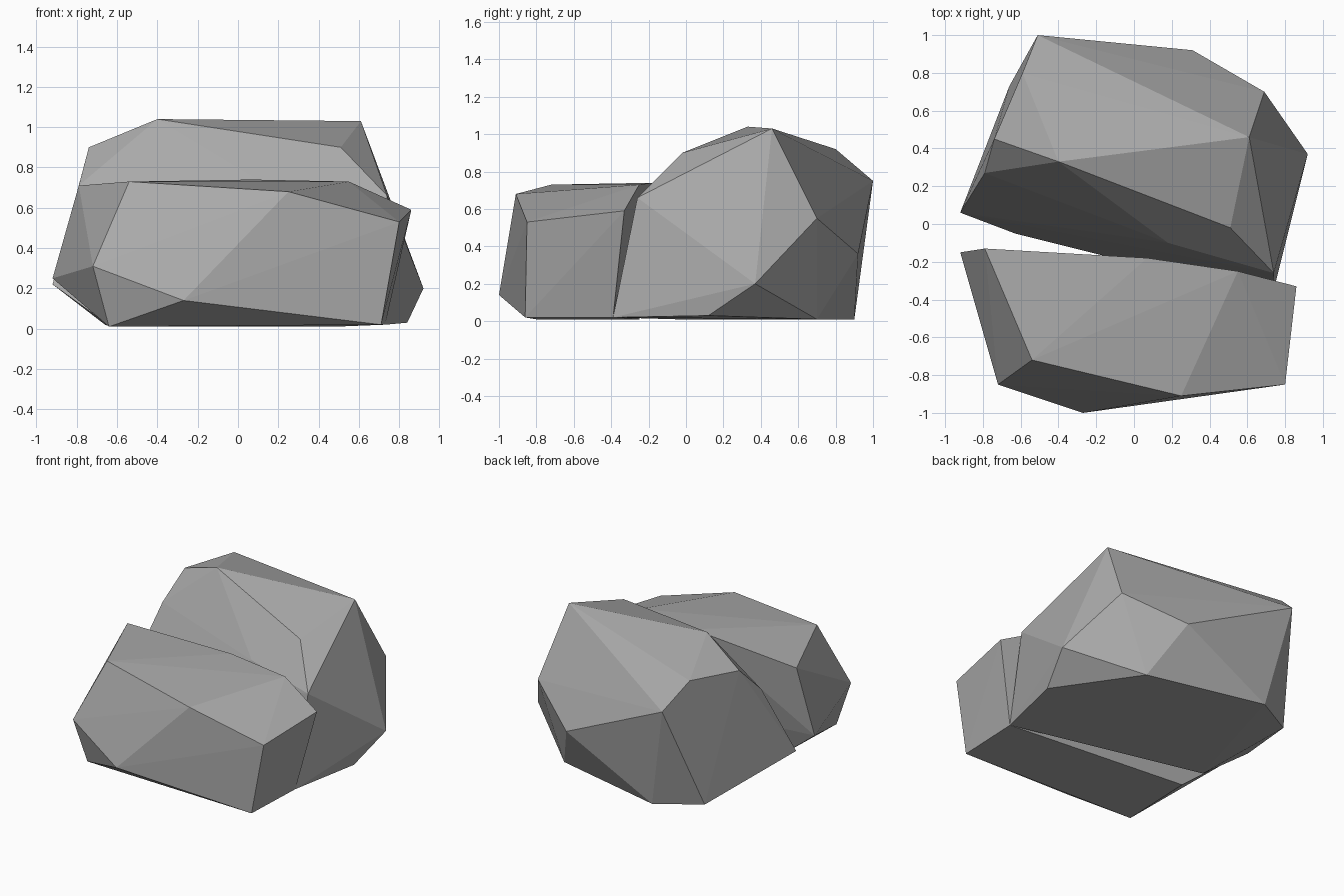
import bpy
import bmesh
from math import radians

default_cube = bpy.data.objects.get("Cube")
if default_cube is not None:
    bpy.data.objects.remove(default_cube, do_unlink=True)


def make_material(name, colour):
    material = bpy.data.materials.new(name)
    material.use_nodes = True
    material.diffuse_color = colour
    shader = material.node_tree.nodes["Principled BSDF"]
    shader.inputs["Base Color"].default_value = colour
    shader.inputs["Roughness"].default_value = 0.9
    return material


def make_boulder(name, rings, material):
    """Wrap a faceted convex skin around the corner rings of a boulder."""
    mesh = bpy.data.meshes.new(name)
    bm = bmesh.new()
    for ring in rings:
        for corner in ring:
            bm.verts.new(corner)
    hull = bmesh.ops.convex_hull(bm, input=bm.verts[:], use_existing_faces=False)
    # Drop any corner that ended up inside the skin
    unused = {item for item in hull["geom_interior"] + hull["geom_unused"]
              if isinstance(item, bmesh.types.BMVert)}
    bmesh.ops.delete(bm, geom=list(unused), context="VERTS")
    # Merge nearly flat triangles into larger chiselled facets
    bmesh.ops.dissolve_limit(bm, angle_limit=radians(1.5),
                             verts=bm.verts[:], edges=bm.edges[:])
    bmesh.ops.recalc_face_normals(bm, faces=bm.faces[:])
    for face in bm.faces:
        face.smooth = False
    bm.to_mesh(mesh)
    bm.free()
    mesh.materials.append(material)
    boulder = bpy.data.objects.new(name, mesh)
    bpy.context.collection.objects.link(boulder)
    return boulder


stone = make_material("stone_grey", (0.4, 0.4, 0.4, 1))

# Tall rear boulder: foot, waist and crown corners
rear_foot = [(.84, .12, .03), (.48, .7, .01), (-.36, .9, .01),
             (-.66, .73, .02), (-.63, -.05, .01), (.73, -.39, .02)]
rear_waist = [(.92, .37, .2), (.69, .7, .55), (.31, .92, .36),
              (-.51, 1, .75), (-.92, .06, .22), (.74, -.26, .66)]
rear_crown = [(.61, .46, 1.03), (.51, -.02, .9), (.18, -.1, .69),
              (-.4, .33, 1.04), (-.79, .27, .71), (-.74, .45, .9),
              (-.59, .8, .92)]
make_boulder("rear_boulder", [rear_foot, rear_waist, rear_crown], stone)

# Low front boulder: foot, waist and crown corners
front_foot = [(-.64, -.8, .01), (.71, -.86, .02),
              (.73, -.39, .02), (-.62, -.25, .01)]
front_waist = [(-.92, -.15, .25), (-.72, -.85, .31), (-.27, -1, .14),
               (.8, -.85, .53), (.86, -.33, .59)]
front_crown = [(-.54, -.72, .73), (.25, -.91, .68), (.55, -.25, .73),
               (.07, -.18, .74), (-.79, -.13, .71)]
make_boulder("front_boulder", [front_foot, front_waist, front_crown], stone)
